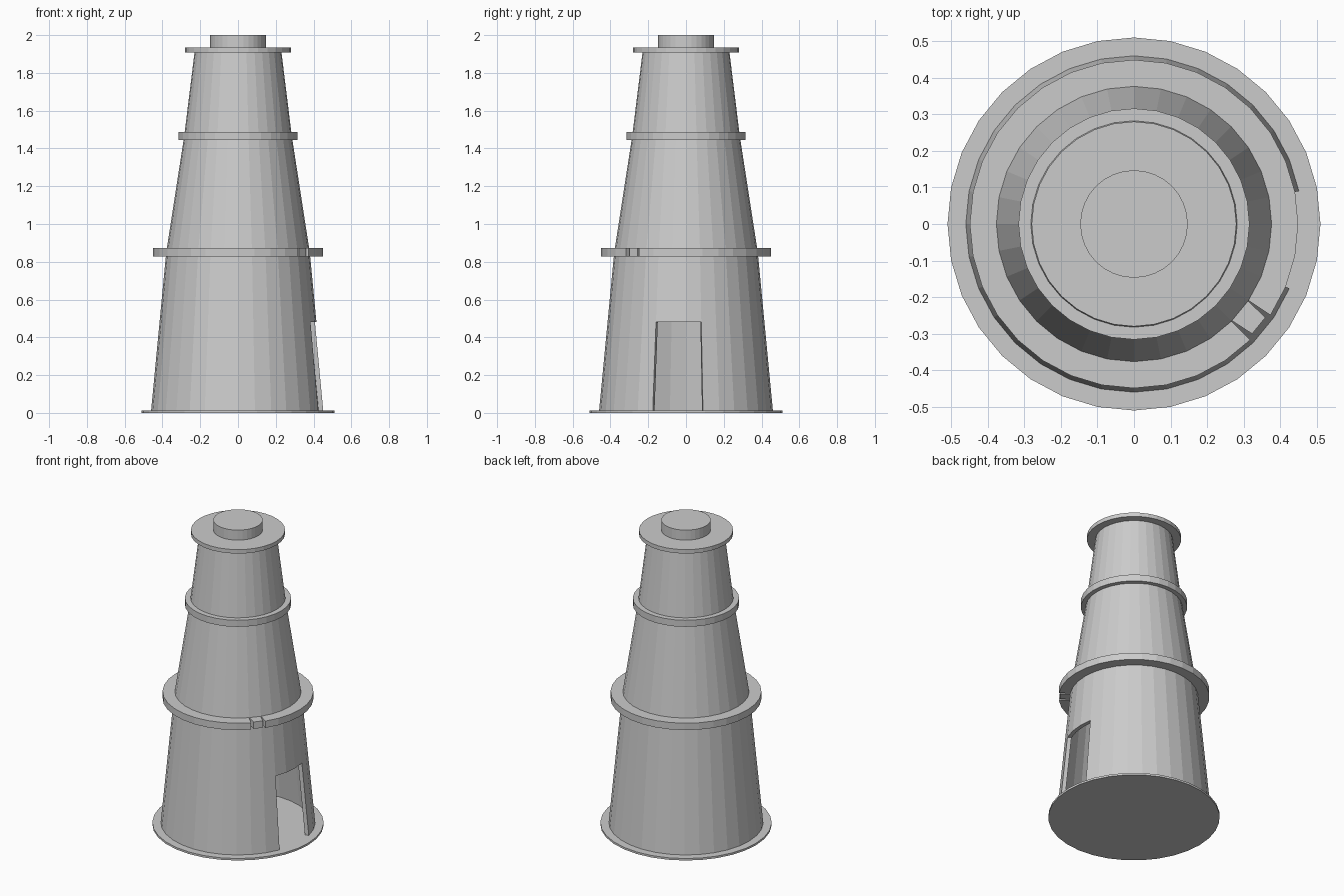
import bpy, bmesh
from math import cos, sin, pi, radians

if "Cube" in bpy.data.objects:
    bpy.data.objects.remove(bpy.data.objects["Cube"])

SIDES = 32
STEP = 2 * pi / SIDES


def add_object(name, bm):
    bmesh.ops.recalc_face_normals(bm, faces=bm.faces)
    mesh = bpy.data.meshes.new(name)
    bm.to_mesh(mesh)
    bm.free()
    obj = bpy.data.objects.new(name, mesh)
    bpy.context.collection.objects.link(obj)
    return obj


def frustum(name, r0, z0, r1, z1):
    """Solid tapered cylinder."""
    bm = bmesh.new()
    rings = [[bm.verts.new((r * cos(i * STEP), r * sin(i * STEP), z))
              for i in range(SIDES)] for r, z in ((r0, z0), (r1, z1))]
    for i in range(SIDES):
        j = (i + 1) % SIDES
        bm.faces.new((rings[0][i], rings[0][j], rings[1][j], rings[1][i]))
    for ring in rings:
        bm.faces.new(ring)
    return add_object(name, bm)


def swept_ring(name, section, start=0, count=SIDES):
    """Sweep a closed (radius, z) section round the axis; partial sweeps get end caps."""
    bm = bmesh.new()
    full = count == SIDES
    loops = [[bm.verts.new((r * cos(k * STEP), r * sin(k * STEP), z)) for r, z in section]
             for k in range(start, start + count + (0 if full else 1))]
    n = len(section)
    for i in range(count):
        a, b = loops[i], loops[(i + 1) % len(loops)]
        for k in range(n):
            m = (k + 1) % n
            bm.faces.new((a[k], a[m], b[m], b[k]))
    if not full:
        bm.faces.new(loops[0])
        bm.faces.new(loops[-1])
    return add_object(name, bm)


def band(inner, outer, z0, z1):
    return [(inner, z0), (outer, z0), (outer, z1), (inner, z1)]


# Lower wall: hollow shell, three facets left open for the doorway
WALL = 0.025
DOOR_TOP, Z0, Z1 = 0.48, 0.013, 0.85


def wall_radius(z):
    return 0.46 + (0.38 - 0.46) * (z - Z0) / (Z1 - Z0)


def wall_section(za, zb):
    ra, rb = wall_radius(za), wall_radius(zb)
    return [(ra - WALL, za), (ra, za), (rb, zb), (rb - WALL, zb)]


swept_ring("lower_wall_with_doorway", wall_section(Z0, DOOR_TOP), 1, SIDES - 3)
swept_ring("lower_wall_above_door", wall_section(DOOR_TOP, Z1))

# Base, upper stages and cap
frustum("base_plate", 0.51, 0, 0.51, 0.013)
frustum("middle_stage", 0.38, 0.85, 0.285, 1.465)
frustum("upper_stage", 0.285, 1.465, 0.23, 1.91)
frustum("top_plate", 0.28, 1.908, 0.28, 1.934)
frustum("top_cap", 0.147, 1.934, 0.147, 2.0)

# Ledges; the lower one has a one-facet gap
swept_ring("upper_ledge", band(0.27, 0.316, 1.444, 1.487))
swept_ring("lower_ledge", band(0.365, 0.449, 0.828, 0.873), -3, SIDES - 1)

# Tapered block filling the gap in the lower ledge
bm = bmesh.new()
plan = [(0.365, -45), (0.441, -42.9), (0.441, -35.4), (0.365, -33.75)]
low, high = [[bm.verts.new((r * cos(radians(a)), r * sin(radians(a)), z)) for r, a in plan]
             for z in (0.828, 0.873)]
bm.faces.new(low)
bm.faces.new(high)
for i in range(4):
    j = (i + 1) % 4
    bm.faces.new((low[i], low[j], high[j], high[i]))
add_object("ledge_block", bm)
